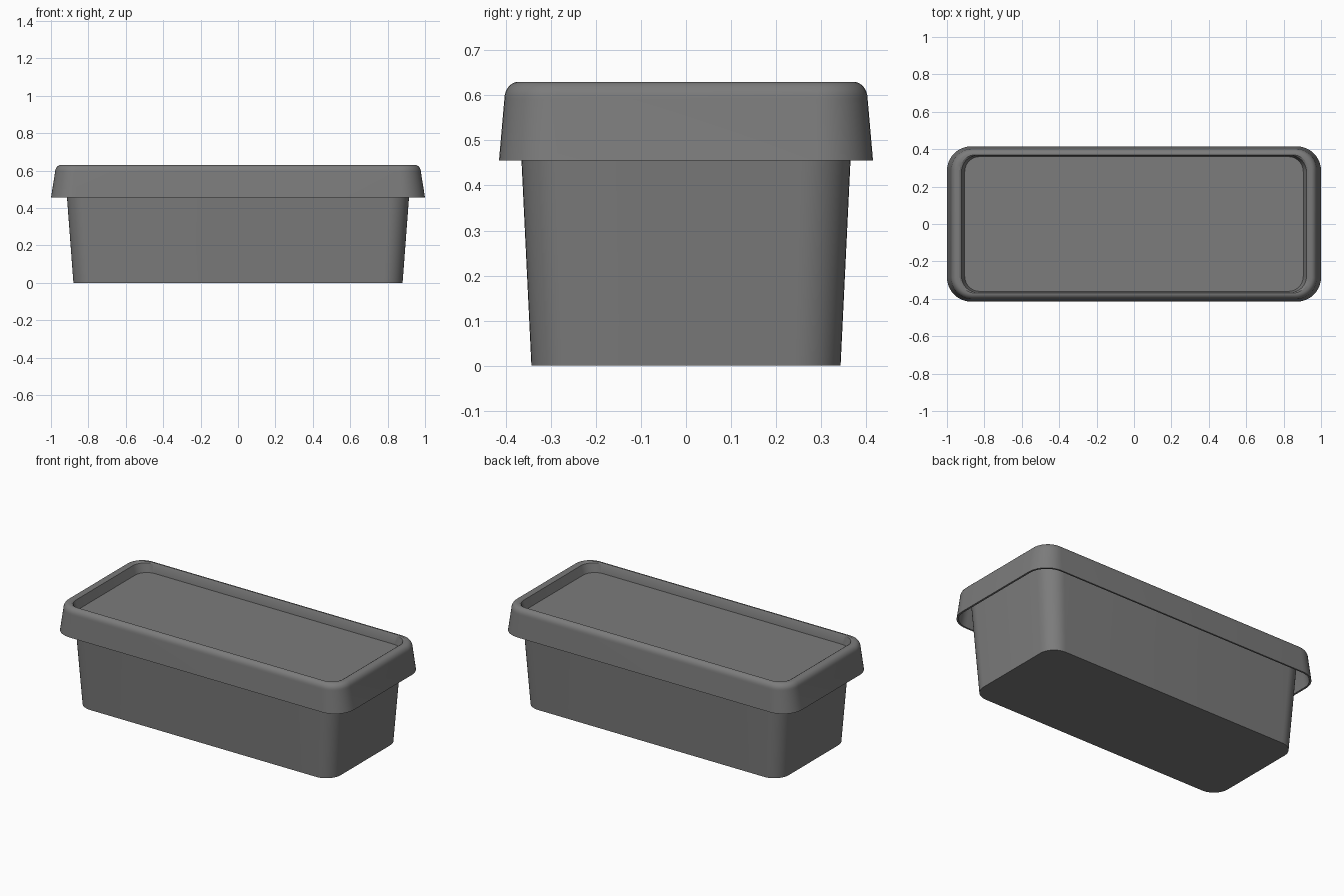
import bpy, bmesh, math

cube = bpy.data.objects.get("Cube")
if cube:
    bpy.data.objects.remove(cube, do_unlink=True)


def make_material(name, rgb):
    mat = bpy.data.materials.new(name)
    mat.use_nodes = True
    mat.diffuse_color = (*rgb, 1)
    mat.node_tree.nodes["Principled BSDF"].inputs["Base Color"].default_value = (*rgb, 1)
    return mat


grey = make_material("grey plastic", (0.2, 0.2, 0.2))


def rounded_rectangle(bm, half_x, half_y, z, radius, steps=10):
    """One ring of vertices, counter-clockwise from the +x +y corner."""
    ring = []
    corners = [(1, 1), (-1, 1), (-1, -1), (1, -1)]
    for i, (sx, sy) in enumerate(corners):
        for k in range(steps + 1):
            a = (i + k / steps) * math.pi / 2
            ring.append(bm.verts.new((sx * (half_x - radius) + radius * math.cos(a),
                                      sy * (half_y - radius) + radius * math.sin(a), z)))
    return ring


def loft(name, profile):
    """Skin rounded rectangles (half_x, half_y, z, radius) and cap both ends."""
    bm = bmesh.new()
    rings = [rounded_rectangle(bm, *p) for p in profile]
    for low, high in zip(rings, rings[1:]):
        n = len(low)
        for i in range(n):
            j = (i + 1) % n
            bm.faces.new((low[i], low[j], high[j], high[i]))
    bm.faces.new(rings[0][::-1])
    bm.faces.new(rings[-1])
    bmesh.ops.recalc_face_normals(bm, faces=bm.faces)
    mesh = bpy.data.meshes.new(name)
    bm.to_mesh(mesh)
    bm.free()
    mesh.materials.append(grey)
    obj = bpy.data.objects.new(name, mesh)
    bpy.context.collection.objects.link(obj)
    bpy.ops.object.select_all(action="DESELECT")
    obj.select_set(True)
    bpy.context.view_layer.objects.active = obj
    bpy.ops.object.shade_smooth_by_angle(angle=math.radians(30))
    return obj


# Tapered tub: outer wall up, over the rim, down to the inner floor
loft("tub", [
    (0.88, 0.343, 0.0, 0.10),
    (0.922, 0.37, 0.558, 0.11),
    (0.902, 0.35, 0.558, 0.09),
    (0.86, 0.323, 0.02, 0.08),
])

# Rounded shoulder of the lid, swept as a quarter ellipse
shoulder = []
for k in range(7):
    a = k / 6 * math.radians(84)
    shoulder.append((0.946 + 0.032 * math.cos(a), 0.372 + 0.031 * math.cos(a),
                     0.592 + 0.038 * math.sin(a), 0.085 + 0.03 * math.cos(a)))

# Lid: underside of the panel, skirt inside, skirt outside, rim, recessed panel
loft("lid", [
    (0.915, 0.37, 0.558, 0.10),
    (0.935, 0.376, 0.612, 0.10),
    (0.95, 0.385, 0.612, 0.10),
    (0.966, 0.393, 0.59, 0.11),
    (0.988, 0.405, 0.455, 0.12),
    (1.0, 0.415, 0.455, 0.13),
] + shoulder + [
    (0.932, 0.37, 0.63, 0.085),
    (0.922, 0.366, 0.624, 0.085),
    (0.905, 0.36, 0.57, 0.08),
])
